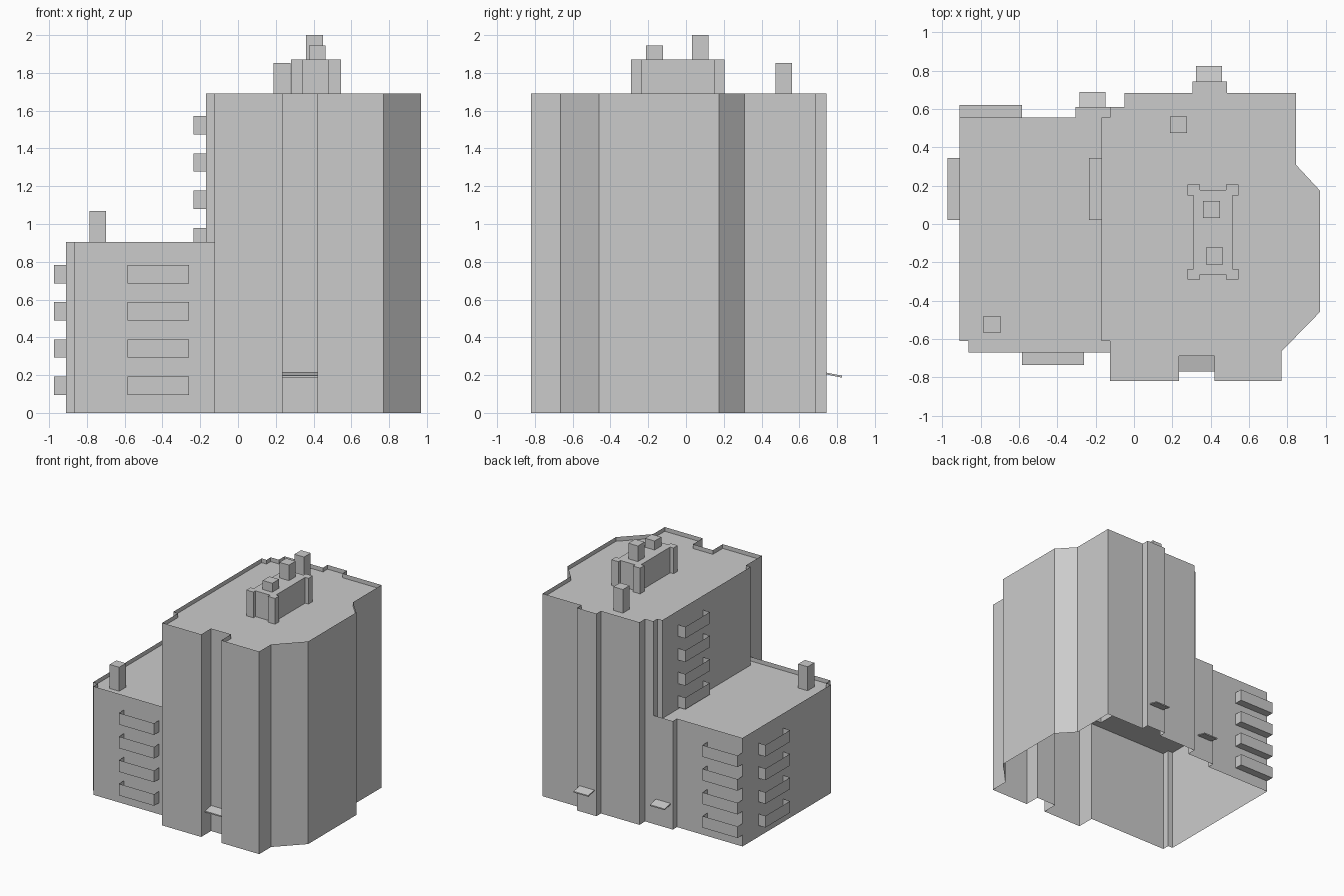
import bpy, bmesh

if "Cube" in bpy.data.objects:
    bpy.data.objects.remove(bpy.data.objects["Cube"])


def make(name, faces):
    """Object from faces given as lists of points; shared points are merged."""
    bm = bmesh.new()
    for f in faces:
        bm.faces.new([bm.verts.new(p) for p in f])
    bmesh.ops.remove_doubles(bm, verts=bm.verts, dist=0.0005)
    me = bpy.data.meshes.new(name)
    bm.to_mesh(me)
    bm.free()
    ob = bpy.data.objects.new(name, me)
    bpy.context.collection.objects.link(ob)
    return ob


def walls(path, z0, z1, closed=False):
    """Vertical quads along a counter-clockwise path."""
    ends = path[1:] + path[:1] if closed else path[1:]
    return [[(*a, z0), (*b, z0), (*b, z1), (*a, z1)] for a, b in zip(path, ends)]


def flat(path, z):
    return [(*p, z) for p in path]


def block(name, path, z0, z1):
    """Closed prism."""
    return make(name, walls(path, z0, z1, True) + [flat(path, z1), flat(path[::-1], z0)])


def outward(a, b, d):
    """Footprint projecting d out of the wall from a to b."""
    dx, dy = b[0] - a[0], b[1] - a[1]
    l = (dx * dx + dy * dy) ** 0.5
    n = (dy / l * d, -dx / l * d)
    return [a, (a[0] + n[0], a[1] + n[1]), (b[0] + n[0], b[1] + n[1]), b]


TOWER_TOP, TOWER_ROOF = 1.69, 1.655
WING_TOP, WING_ROOF = 0.905, 0.87

# Outlines, counter-clockwise
tower_outer = [(-0.125, -0.67), (-0.125, -0.82), (0.235, -0.82), (0.235, -0.69),
               (0.42, -0.69), (0.42, -0.82), (0.77, -0.82), (0.77, -0.665),
               (0.97, -0.46), (0.97, 0.175), (0.845, 0.31), (0.845, 0.685),
               (0.485, 0.685), (0.485, 0.745), (0.305, 0.745), (0.305, 0.685),
               (-0.05, 0.685), (-0.05, 0.61), (-0.125, 0.61)]
tower_inner = [(-0.125, 0.61), (-0.125, 0.555), (-0.17, 0.555),
               (-0.17, -0.61), (-0.125, -0.61), (-0.125, -0.67)]
wing_outer = [(-0.125, 0.61), (-0.305, 0.61), (-0.305, 0.555), (-0.91, 0.555),
              (-0.91, -0.61), (-0.865, -0.61), (-0.865, -0.67), (-0.125, -0.67)]

# Thin shell walls rising past the roofs as parapets; open underneath
make("tower_walls", walls(tower_outer, 0, TOWER_TOP))
make("tower_wall_over_wing", walls(tower_inner, WING_ROOF, TOWER_TOP))
make("tower_roof", [flat(tower_outer + tower_inner[1:-1], TOWER_ROOF)])
make("wing_walls", walls(wing_outer, 0, WING_TOP))
make("wing_roof", [flat(wing_outer + tower_inner[::-1][1:-1], WING_ROOF)])

# Stacked open-topped balconies
stacks = [("front", (-0.585, -0.67), (-0.26, -0.67), 0.095),
          ("side", (-0.91, 0.345), (-0.91, 0.02), 0.095),
          ("back", (-0.585, 0.555), (-0.91, 0.555), 0.095),
          ("tower", (-0.17, 0.345), (-0.17, 0.02), 0.883)]
for label, a, b, base in stacks:
    foot = outward(a, b, 0.065)
    for i in range(4):
        z = base + 0.197 * i
        make(f"{label}_balcony_{i + 1}", walls(foot, z, z + 0.097) + [flat(foot[::-1], z)])

# Sloping canopies over the entrances
canopies = [("front", (0.235, -0.69), (0.42, -0.69)),
            ("back", (0.46, 0.745), (0.325, 0.745)),
            ("wing", (-0.15, 0.61), (-0.285, 0.61))]
for label, a, b in canopies:
    ob = block(f"{label}_canopy", outward(a, b, 0.08), 0.203, 0.213)
    for v in ob.data.vertices:
        if abs(v.co.y - a[1]) > 0.01:
            v.co.z -= 0.016

# Rooftop plant room with four corner piers
cx, cy = 0.4125, -0.0425
quarter = [(0.1325, 0.1925), (0.1325, 0.2475), (0.0675, 0.2475), (0.0675, 0.22)]
q = [(0.1025, 0.1925)] + quarter
outline = (q + [(-x, y) for x, y in q[::-1]] + [(-x, -y) for x, y in q]
           + [(x, -y) for x, y in q[::-1]])
block("plant_room", [(cx + x, cy + y) for x, y in outline], TOWER_ROOF, 1.87)

# Square chimneys
chimneys = [(0.405, 0.075, 1.87, 2.0), (0.42, -0.167, 1.87, 1.945),
            (0.233, 0.518, TOWER_ROOF, 1.852), (-0.742, -0.525, WING_ROOF, 1.07)]
for i, (x, y, z0, z1) in enumerate(chimneys):
    h = 0.044
    block(f"chimney_{i + 1}", [(x - h, y - h), (x + h, y - h), (x + h, y + h), (x - h, y + h)], z0, z1)
